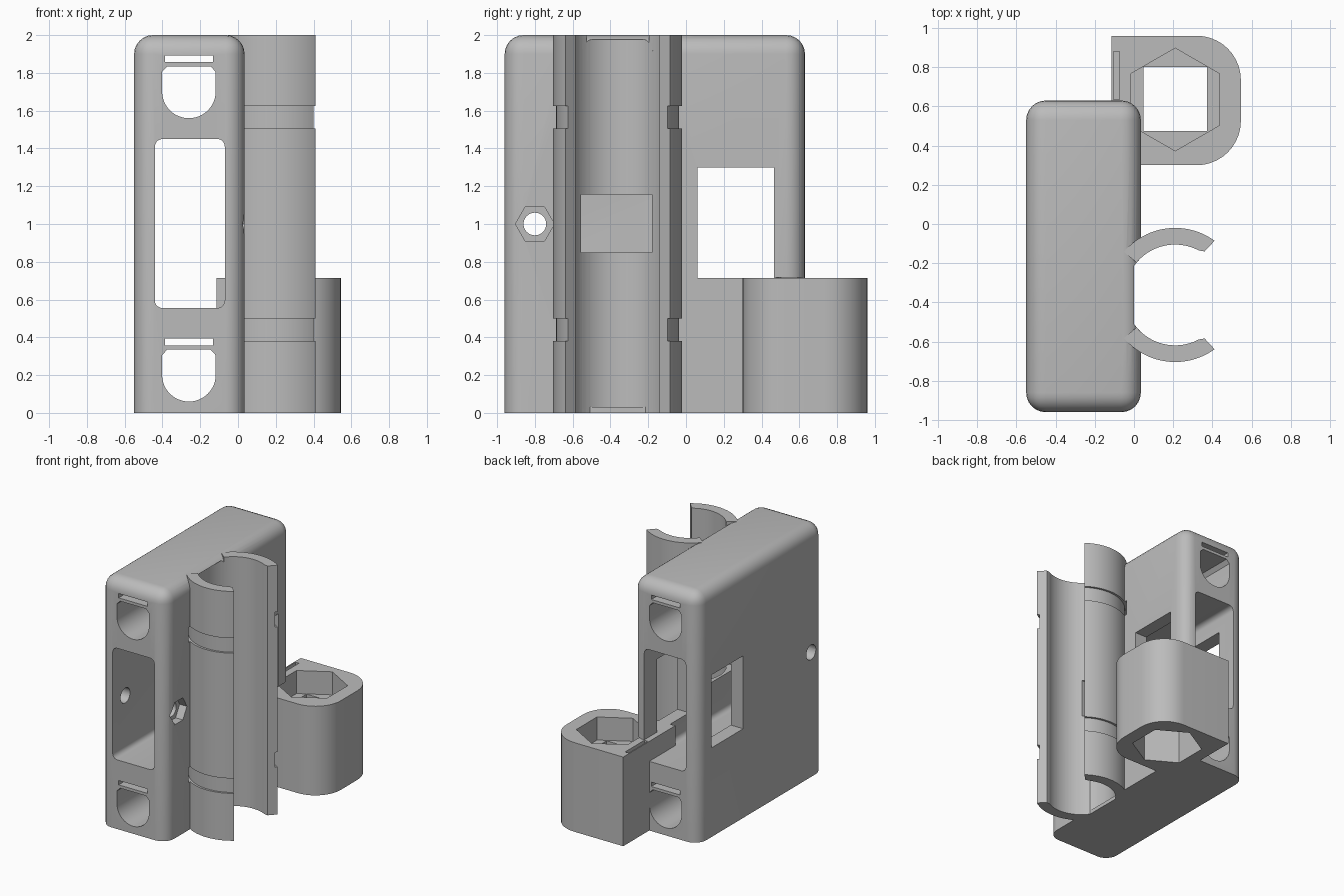
import bpy, bmesh
from math import sin, cos, radians
from mathutils import Vector

cube = bpy.data.objects.get("Cube")
if cube:
    bpy.data.objects.remove(cube, do_unlink=True)

grey = bpy.data.materials.new("plain grey")
grey.use_nodes = True
grey.diffuse_color = (0.5, 0.5, 0.5, 1)
grey.node_tree.nodes["Principled BSDF"].inputs["Base Color"].default_value = (0.5, 0.5, 0.5, 1)


def arc(cx, cy, r, a, b, n=24):
    """Points on an arc from angle a to b in degrees."""
    angles = [radians(a + (b - a) * i / n) for i in range(n + 1)]
    return [(cx + r * cos(t), cy + r * sin(t)) for t in angles]


def ring(cx, cy, r, n, start=0):
    return arc(cx, cy, r, start, start + 360, n)[:-1]


def rect(x0, x1, y0, y1, r=0):
    if not r:
        return [(x0, y0), (x1, y0), (x1, y1), (x0, y1)]
    corners = [(x1 - r, y1 - r), (x0 + r, y1 - r), (x0 + r, y0 + r), (x1 - r, y0 + r)]
    return [p for i, c in enumerate(corners) for p in arc(*c, r, 90 * i, 90 * i + 90, 5)]


def prism(name, pts, axis, lo, hi):
    """Extrude a 2D profile along an axis."""
    place = {"x": lambda u, v, w: (w, u, v),
             "y": lambda u, v, w: (u, w, v),
             "z": lambda u, v, w: (u, v, w)}[axis]
    bm = bmesh.new()
    face = bm.faces.new([bm.verts.new(place(u, v, lo)) for u, v in pts])
    out = bmesh.ops.extrude_face_region(bm, geom=[face])
    moved = [g for g in out["geom"] if isinstance(g, bmesh.types.BMVert)]
    bmesh.ops.translate(bm, verts=moved, vec=Vector(place(0, 0, hi - lo)))
    bmesh.ops.recalc_face_normals(bm, faces=bm.faces)
    mesh = bpy.data.meshes.new(name)
    bm.to_mesh(mesh)
    bm.free()
    obj = bpy.data.objects.new(name, mesh)
    bpy.context.collection.objects.link(obj)
    mesh.materials.append(grey)
    return obj


def combine(target, tool, operation="DIFFERENCE"):
    """Apply a boolean and discard its helper."""
    mod = target.modifiers.new("join", "BOOLEAN")
    mod.operation, mod.object, mod.solver = operation, tool, "EXACT"
    bpy.context.view_layer.objects.active = target
    bpy.ops.object.modifier_apply(modifier=mod.name)
    bpy.data.objects.remove(tool, do_unlink=True)


def cut(target, pts, axis, lo, hi):
    combine(target, prism("cutter", pts, axis, lo, hi))


# Main block, rounded everywhere except around its base
body = prism("mounting_body", rect(-0.55, 0.035, -0.96, 0.63), "z", 0, 2)
bm = bmesh.new()
bm.from_mesh(body.data)
edges = [e for e in bm.edges if max(v.co.z for v in e.verts) > 1]
bmesh.ops.bevel(bm, geom=edges, offset=0.1, segments=6, profile=0.5, affect="EDGES")
bm.to_mesh(body.data)
bm.free()

# Central opening, side window, bolt hole and nut recess
cut(body, rect(-0.44, -0.07, 0.555, 1.45, 0.04), "y", -1.2, 1)
cut(body, rect(0.06, 0.465, 0.715, 1.3), "x", -1, 1)
cut(body, ring(-0.8, 1, 0.06, 32), "x", -1, 1)
cut(body, ring(-0.8, 1, 0.103, 6), "x", -0.03, 0.2)

# Lengthwise D-shaped channels with a thin slot above each
for z in (0.06, 1.56):
    channel = arc(-0.26, z + 0.142, 0.142, 180, 360)
    channel += [(-0.118, z + 0.245), (-0.145, z + 0.275), (-0.375, z + 0.275), (-0.402, z + 0.245)]
    cut(body, channel, "y", -1.2, 1)
    cut(body, rect(-0.387, -0.133, z + 0.298, z + 0.333), "y", -1.2, 1)

# Tube clip: two curved arms along the full height
CX, CY, OUTER, INNER = 0.21, -0.362, 0.342, 0.257
for side in (1, -1):
    arm = arc(CX, 0, OUTER, 54, 140) + arc(CX, 0, INNER, 140, 62)
    arm += [(0.36, 0.222)]
    combine(body, prism("clip_arm", [(x, CY + side * y) for x, y in arm], "z", 0, 2), "UNION")

# Tube bore, shallower at both ends, with an opening behind it
cut(body, arc(CX, CY, INNER, -145, 145, 48), "z", -0.1, 2.1)
cut(body, ring(CX, CY, INNER, 64), "z", 0.03, 1.975)
cut(body, rect(-0.555, -0.18, 0.85, 1.155), "x", -0.1, 0.2)

# Strap grooves around the clip
for z in (0.38, 1.505):
    band = prism("strap_band", ring(CX, CY, 0.36, 64), "z", z, z + 0.12)
    cut(band, ring(CX, CY, 0.325, 64), "z", z - 0.1, z + 0.3)
    combine(body, band)

# Socket block with two rounded outer corners
outline = [(-0.115, 0.3)] + arc(0.32, 0.525, 0.225, -90, 0, 10)
outline += arc(0.32, 0.735, 0.225, 0, 90, 10) + [(-0.115, 0.96)]
combine(body, prism("socket_block", outline, "z", 0, 0.715), "UNION")

# Hexagonal recesses above and below a floor with a square hole
hexagon = ring(0.21, 0.635, 0.262, 6, 90)
cut(body, hexagon, "z", 0.53, 0.716)
cut(body, hexagon, "z", -0.1, 0.46)
cut(body, rect(0.048, 0.372, 0.475, 0.8), "z", 0.4, 0.6)
cut(body, rect(-0.105, -0.075, 0.635, 0.88), "z", 0.66, 0.8)

# Smooth the round surfaces and keep the edges crisp
bpy.ops.object.select_all(action="DESELECT")
body.select_set(True)
bpy.context.view_layer.objects.active = body
bpy.ops.object.shade_smooth_by_angle(angle=radians(30))
